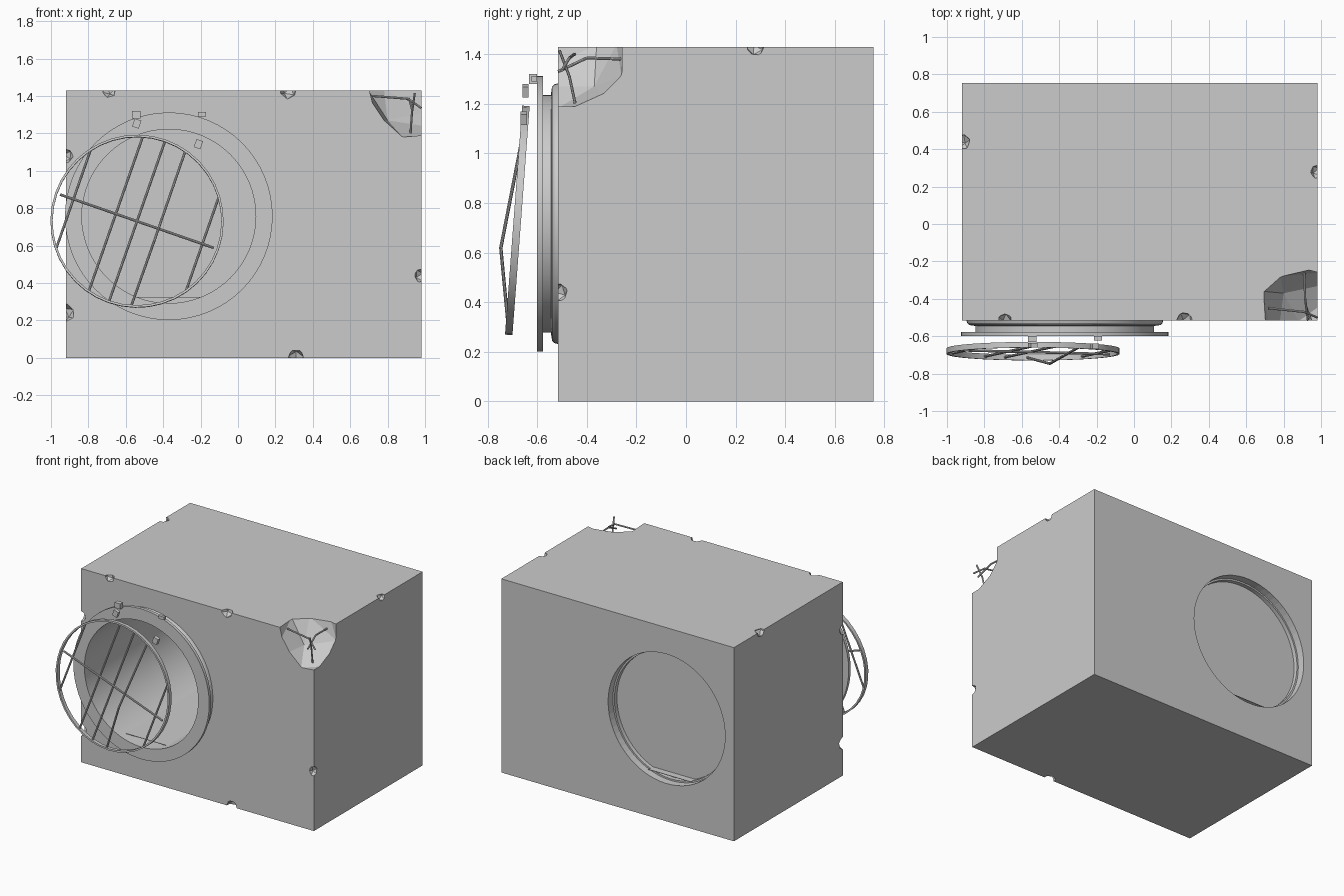
import bpy, bmesh, math, random
from mathutils import Vector, Matrix

if "Cube" in bpy.data.objects:
    bpy.data.objects.remove(bpy.data.objects["Cube"])

random.seed(4)
CX, CZ = -0.37, 0.757          # outfall pipe axis (along y)
BORE = 0.478


def finish(bm, name, smooth=False):
    bmesh.ops.recalc_face_normals(bm, faces=bm.faces)
    me = bpy.data.meshes.new(name)
    bm.to_mesh(me)
    bm.free()
    ob = bpy.data.objects.new(name, me)
    bpy.context.collection.objects.link(ob)
    if smooth:
        bpy.ops.object.select_all(action='DESELECT')
        ob.select_set(True)
        bpy.context.view_layer.objects.active = ob
        bpy.ops.object.shade_smooth_by_angle(angle=math.radians(30))
    return ob


def add_box(bm, lo, hi, rot=None):
    lo, hi = Vector(lo), Vector(hi)
    m = Matrix.Translation((lo + hi) / 2) @ (rot or Matrix()) @ Matrix.Diagonal((*(hi - lo), 1))
    bmesh.ops.create_cube(bm, size=1, matrix=m)


def add_rods(bm, pts, r, sides=8):
    for a, b in zip(pts, pts[1:]):
        a, b = Vector(a), Vector(b)
        d = b - a
        m = Matrix.Translation((a + b) / 2) @ d.to_track_quat('Z', 'Y').to_matrix().to_4x4()
        bmesh.ops.create_cone(bm, cap_ends=True, segments=sides, radius1=r, radius2=r,
                              depth=d.length, matrix=m)


def add_lathe(bm, profile, m, n):
    """Spin a closed (y, radius) profile around the y axis."""
    rings = [[bm.verts.new(m @ Vector((r * math.cos(t), y, r * math.sin(t)))) for y, r in profile]
             for t in (2 * math.pi * i / n for i in range(n))]
    k = len(profile)
    for i in range(n):
        a, b = rings[i], rings[(i + 1) % n]
        for j in range(k):
            bm.faces.new((a[j], a[(j + 1) % k], b[(j + 1) % k], b[j]))


def add_disc(bm, y0, y1, r, n=64):
    m = Matrix.Translation((CX, (y0 + y1) / 2, CZ)) @ Matrix.Rotation(math.pi / 2, 4, 'X')
    bmesh.ops.create_cone(bm, cap_ends=True, segments=n, radius1=r, radius2=r, depth=y1 - y0, matrix=m)


def cut(target, bm, name):
    c = finish(bm, name)
    c.hide_render = True
    c.hide_set(True)
    mod = target.modifiers.new(name, 'BOOLEAN')
    mod.operation, mod.solver, mod.object = 'DIFFERENCE', 'EXACT', c
    bpy.context.view_layer.objects.active = target
    bpy.ops.object.modifier_apply(modifier=name)
    bpy.data.objects.remove(c)


# concrete block with bore, broken corner and chipped edges
bm = bmesh.new()
add_box(bm, (-0.92, -0.515, 0), (0.98, 0.755, 1.43))
block = finish(bm, "concrete_block")

bm = bmesh.new()
add_disc(bm, -0.7, 0.9, BORE)
cut(block, bm, "bore_cutter")

bm = bmesh.new()
corner = [(.70, -.52, 1.44), (.72, -.52, 1.36), (.78, -.52, 1.27), (.88, -.52, 1.18), (.99, -.52, 1.19),
          (.99, -.44, 1.19), (.99, -.33, 1.24), (.99, -.26, 1.31), (.99, -.26, 1.44),
          (.69, -.36, 1.44), (.78, -.28, 1.44), (.93, -.245, 1.44),
          (.80, -.37, 1.27), (1.1, -.65, 1.55)]
for p in corner:
    bm.verts.new(p)
hull = bmesh.ops.convex_hull(bm, input=bm.verts[:])
bmesh.ops.delete(bm, geom=[v for v in bm.verts if not v.link_faces], context='VERTS')
cut(block, bm, "corner_cutter")

bm = bmesh.new()
for p in [(-.69, -.515, 1.43), (.27, -.515, 1.43), (-.92, -.515, 1.08), (-.92, -.515, .24),
          (.98, -.515, .44), (.31, -.515, 0), (-.92, .44, 1.43), (.98, .28, 1.43)]:
    rot = Matrix.Rotation(random.uniform(0, 3), 4, Vector((random.random(), random.random(), 1)))
    s = random.uniform(.038, .05)
    bmesh.ops.create_icosphere(bm, subdivisions=1, radius=s, matrix=Matrix.Translation(p) @ rot)
cut(block, bm, "chip_cutter")

# bent reinforcing bars in the broken corner
bm = bmesh.new()
for path in ([(.72, -.45, 1.40), (.91, -.47, 1.385), (.98, -.50, 1.335)],
             [(.91, -.25, 1.38), (.915, -.40, 1.385), (.93, -.515, 1.33)],
             [(.92, -.44, 1.17), (.93, -.47, 1.31), (.945, -.51, 1.415)]):
    add_rods(bm, path, .006)
finish(bm, "corner_rebar", True)

# flanged pipe liner
bm = bmesh.new()
add_lathe(bm, [(-.60, .465), (-.60, .555), (-.577, .555), (-.577, .478), (-.545, .478),
               (-.54, .512), (-.53, .522), (-.51, .527), (-.51, .477), (.70, .477), (.70, .465)],
          Matrix.Translation((CX, 0, CZ)), 64)
finish(bm, "pipe_liner", True)

# closed back end of the pipe
bm = bmesh.new()
add_disc(bm, .655, .67, .47)
finish(bm, "pipe_end_cap", True)

# flat sheet of water along the pipe floor
bm = bmesh.new()
zw = .325
hw = math.sqrt(.466 ** 2 - (CZ - zw) ** 2)
add_box(bm, (CX - hw, -.54, zw - .003), (CX + hw, .72, zw))
finish(bm, "water_sheet")

# loose grate hanging in front of the pipe
G = Matrix.Translation((-.54, -.68, .73)) @ Matrix.Rotation(-.075, 4, 'X') @ Matrix.Rotation(.335, 4, 'Y')
bm = bmesh.new()
add_lathe(bm, [(-.015, .451), (-.015, .463), (.015, .463), (.015, .451)], G, 40)
finish(bm, "grate_rim", True)

bm = bmesh.new()
for u in (-.36, -.12, 0, .37):
    v = math.sqrt(.457 ** 2 - u * u)
    add_rods(bm, [G @ Vector((u, 0, -v)), G @ Vector((u, 0, v))], .007)
add_rods(bm, [G @ Vector(p) for p in ((.12, 0, .44), (.123, -.058, -.08), (.12, 0, -.44))], .007)
add_rods(bm, [G @ Vector((-.435, -.005, 0)), G @ Vector((.435, -.005, 0))], .007)
finish(bm, "grate_bars", True)

# broken hinge lugs on the flange and on the grate
bm = bmesh.new()
add_box(bm, (-.567, -.632, 1.28), (-.52, -.60, 1.32))
add_box(bm, (-.215, -.622, 1.29), (-.17, -.60, 1.313))
finish(bm, "flange_hinge_lugs")
bm = bmesh.new()
R = Matrix.Rotation(.335, 4, 'Y')
add_box(bm, (-.56, -.66, 1.23), (-.523, -.635, 1.275), R)
add_box(bm, (-.23, -.667, 1.12), (-.193, -.64, 1.165), R)
finish(bm, "grate_hinge_lugs")
